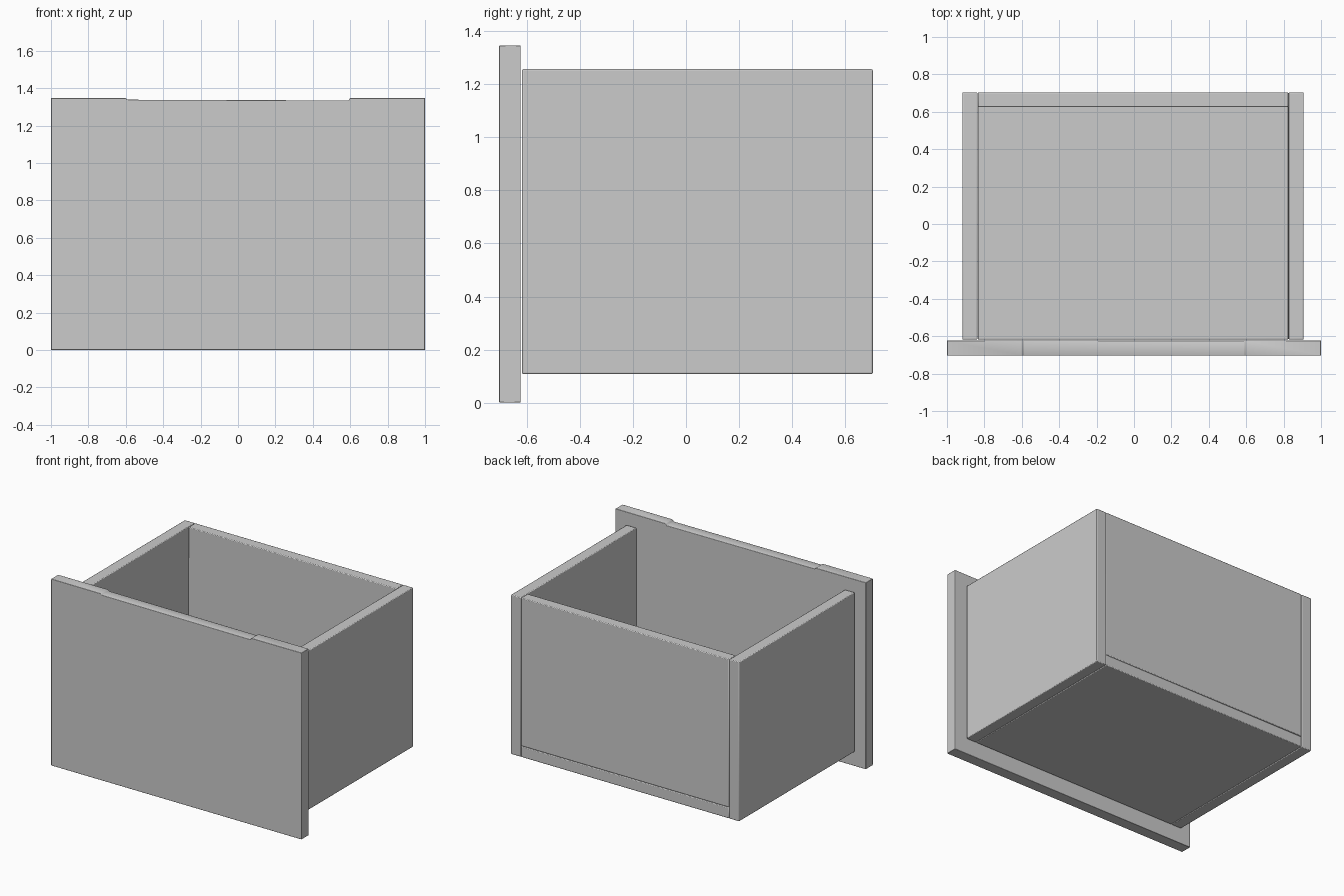
import bpy
import bmesh
import math

if "Cube" in bpy.data.objects:
    bpy.data.objects.remove(bpy.data.objects["Cube"])


def finish(obj, bevel=0.005):
    """Softly rounded edges with smooth shading."""
    mod = obj.modifiers.new("soft_edges", "BEVEL")
    mod.width = bevel
    mod.segments = 2
    mod.limit_method = "ANGLE"
    bpy.ops.object.select_all(action="DESELECT")
    obj.select_set(True)
    bpy.context.view_layer.objects.active = obj
    bpy.ops.object.shade_smooth_by_angle(angle=math.radians(60))
    return obj


def panel(name, profile, y0, y1, bevel=0.005):
    """Extrude an x-z outline from y0 to y1."""
    bm = bmesh.new()
    face = bm.faces.new([bm.verts.new((x, y0, z)) for x, z in profile])
    ext = bmesh.ops.extrude_face_region(bm, geom=[face])["geom"]
    moved = [v for v in ext if isinstance(v, bmesh.types.BMVert)]
    bmesh.ops.translate(bm, verts=moved, vec=(0, y1 - y0, 0))
    bmesh.ops.recalc_face_normals(bm, faces=bm.faces)
    mesh = bpy.data.meshes.new(name)
    bm.to_mesh(mesh)
    bm.free()
    obj = bpy.data.objects.new(name, mesh)
    bpy.context.collection.objects.link(obj)
    return finish(obj, bevel)


def board(name, x0, x1, y0, y1, z0, z1):
    return panel(name, [(x0, z0), (x1, z0), (x1, z1), (x0, z1)], y0, y1)


BOX_FRONT, BOX_BACK = -0.618, 0.704
LOW, HIGH = 0.108, 1.257
CX = -0.005          # the box sits a hair left of the front panel

# Front panel with a very shallow finger dip along its top edge
panel("drawer_front",
      [(-1, 0), (1, 0), (1, 1.347), (0.6, 1.347), (0.59, 1.334),
       (-0.59, 1.338), (-0.6, 1.347), (-1, 1.347)],
      -0.704, -0.623, 0.003)

# Side boards
for name, s in (("left_side", -1), ("right_side", 1)):
    a, b = sorted((CX + s * 0.832, CX + s * 0.912))
    board(name, a, b, BOX_FRONT, BOX_BACK, LOW, HIGH)

# Bottom board, flush with the rear
board("drawer_bottom", CX - 0.83, CX + 0.83, BOX_FRONT, BOX_BACK, LOW, 0.186)

# Back board standing on the bottom board
board("drawer_back", CX - 0.83, CX + 0.83, 0.626, BOX_BACK, 0.188, HIGH)
